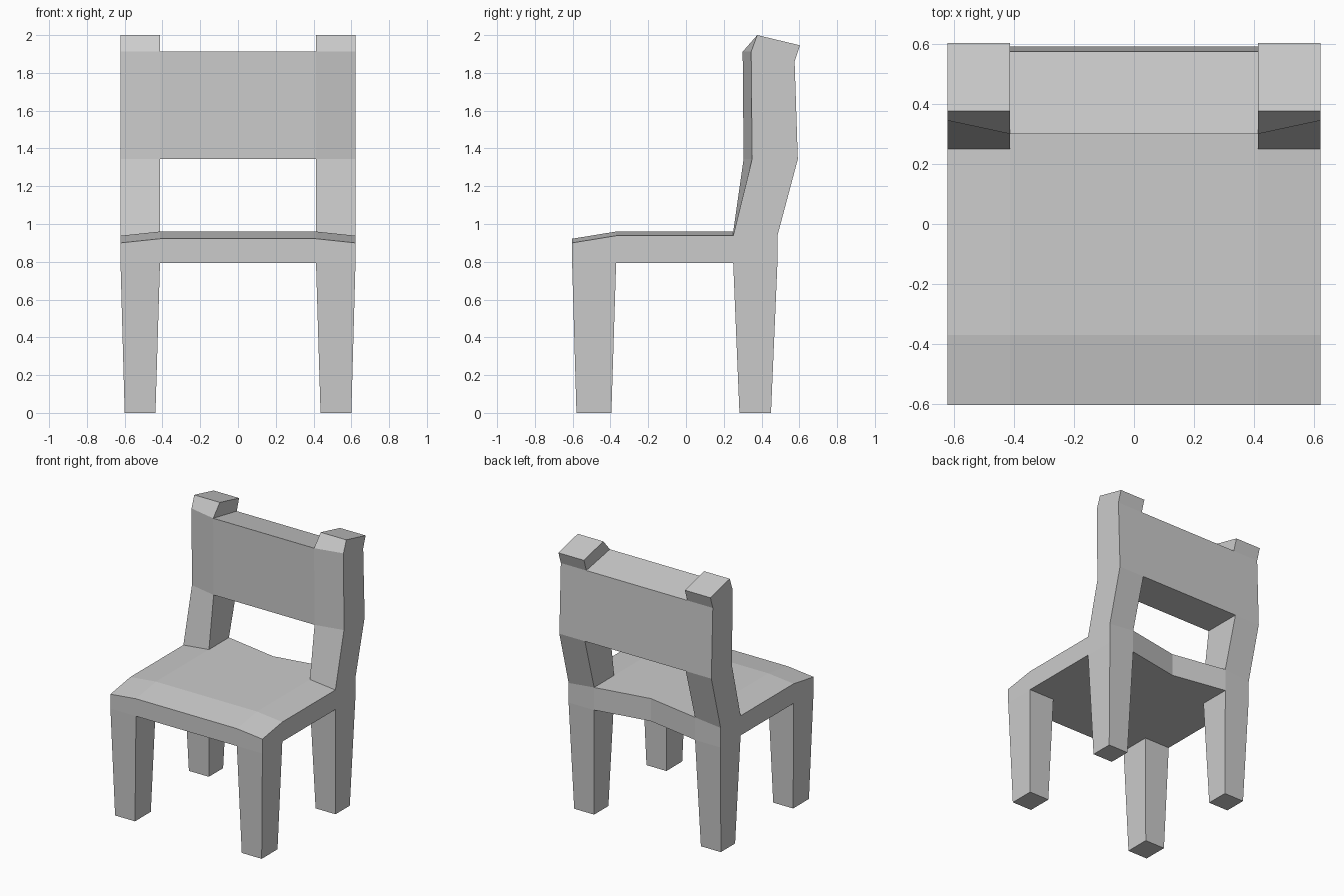
import bpy, bmesh

if "Cube" in bpy.data.objects:
    bpy.data.objects.remove(bpy.data.objects["Cube"])

# The chair is one continuous low-poly solid: the right half is modelled, then mirrored.
bm = bmesh.new()
XS = [0.0, 0.413, 0.622]
YS = [-0.603, -0.37, 0.25, 0.484]
UNDER = 0.793


def face(*pts):
    bm.faces.new([bm.verts.new(p) for p in pts])


def loft(rings, cap=True, skip=()):
    """Skin a run of four-corner rings; skip holds (level, side) gaps."""
    for lv, (a, b) in enumerate(zip(rings, rings[1:])):
        for s in range(4):
            if (lv, s) not in skip:
                t = (s + 1) % 4
                face(a[s], a[t], b[t], b[s])
    if cap:
        face(*rings[-1])


def pt(i, j, top):
    """Seat grid point: sides and front droop, back edge is notched in the middle."""
    y = 0.41 if (i == 0 and j == 3) else YS[j]
    z = UNDER
    if top:
        z = 0.96 - (0.022 if i == 2 else 0) - (0.038 if j == 0 else 0)
    return (XS[i], y, z)


def cell(i, j, top):
    return [pt(i, j, top), pt(i + 1, j, top), pt(i + 1, j + 1, top), pt(i, j + 1, top)]


# Seat top and underside, left open where posts and legs grow out
for i in range(2):
    for j in range(3):
        if (i, j) != (1, 2):
            face(*cell(i, j, True))
        if (i, j) not in {(1, 0), (1, 2)}:
            face(*cell(i, j, False))

# Seat rim
rim = [(0, 0), (1, 0), (2, 0), (2, 1), (2, 2), (2, 3), (1, 3), (0, 3)]
for a, b in zip(rim, rim[1:]):
    face(pt(*a, False), pt(*b, False), pt(*b, True), pt(*a, True))

# Tapered front and back legs
for j, y0, y1 in [(0, -0.58, -0.395), (2, 0.283, 0.45)]:
    foot = [(0.437, y0, 0), (0.60, y0, 0), (0.60, y1, 0), (0.437, y1, 0)]
    loft([cell(1, j, False), foot])


# Bent back post
def post_ring(y_in, y_out, z_front, y_back, z_back):
    return [(XS[1], y_in, z_front), (XS[2], y_out, z_front),
            (XS[2], y_back, z_back), (XS[1], y_back, z_back)]


low = post_ring(0.305, 0.35, 1.343, 0.592, 1.343)
high = post_ring(0.30, 0.345, 1.912, 0.575, 1.86)
tip = post_ring(0.377, 0.377, 2.0, 0.603, 1.946)
loft([cell(1, 2, True), low, high, tip], skip={(1, 3)})

# Backrest panel between the posts
edge = [low[0], low[3], high[3], high[0]]
loft([edge, [(0, p[1], p[2]) for p in edge]], cap=False)

# Weld, mirror across x = 0 and orient the closed shell
bmesh.ops.remove_doubles(bm, verts=bm.verts, dist=0.0005)
bmesh.ops.mirror(bm, geom=bm.verts[:] + bm.edges[:] + bm.faces[:],
                 axis='X', merge_dist=0.0005)
bmesh.ops.remove_doubles(bm, verts=bm.verts, dist=0.0005)
bmesh.ops.recalc_face_normals(bm, faces=bm.faces)

mesh = bpy.data.meshes.new("chair")
bm.to_mesh(mesh)
bm.free()
bpy.context.collection.objects.link(bpy.data.objects.new("chair", mesh))
